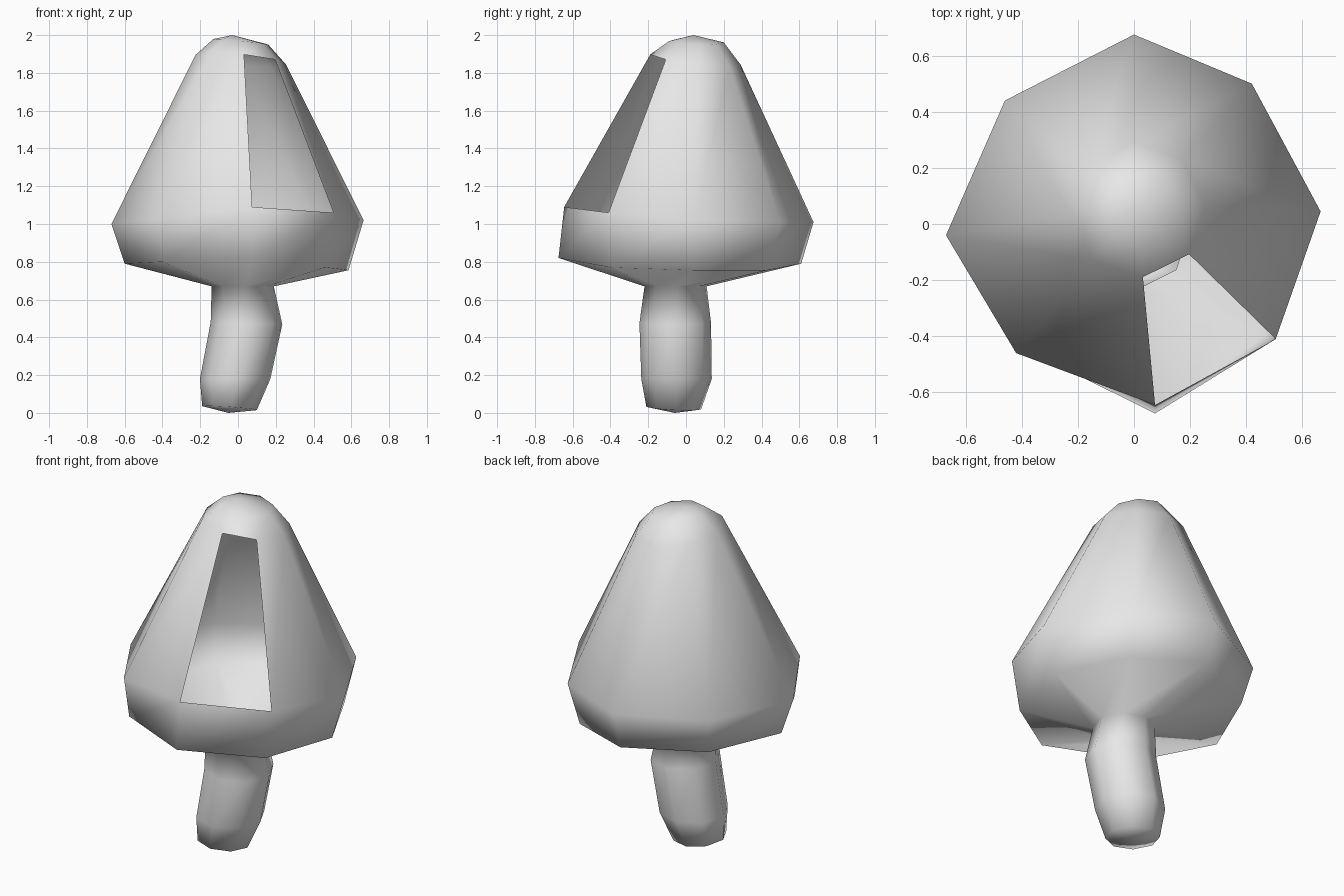
import bpy
import bmesh
import math
from mathutils import Vector

SIDES = 8
PHASE = math.radians(4)

default_cube = bpy.data.objects.get("Cube")
if default_cube:
    bpy.data.objects.remove(default_cube, do_unlink=True)


def make_material(name, colour):
    material = bpy.data.materials.new(name)
    material.use_nodes = True
    material.diffuse_color = colour
    material.node_tree.nodes["Principled BSDF"].inputs["Base Color"].default_value = colour
    return material


def ring(x, y, z, radius, tilt_x=0, tilt_y=0):
    """Points of one eight-sided loop, leaning by the given slopes."""
    points = []
    for i in range(SIDES):
        angle = PHASE + math.tau * i / SIDES
        dx, dy = radius * math.cos(angle), radius * math.sin(angle)
        points.append(Vector((x + dx, y + dy, z + tilt_x * dx + tilt_y * dy)))
    return points


# Stem loops, from the rounded foot up to the underside of the cap
stem_loops = [
    ring(-0.045, -0.065, 0.025, 0.145, -0.07, -0.05),
    ring(-0.015, -0.05, 0.18, 0.187),
    ring(0.045, -0.057, 0.475, 0.19, -0.03),
    ring(0.025, -0.055, 0.67, 0.165),
]

# Uneven hand-shaped rim of the cap: lower lip, then widest loop
lower_lip = [
    (0.585, 0.04, 0.755), (0.39, 0.43, 0.755), (0, 0.61, 0.79), (-0.42, 0.39, 0.79),
    (-0.6, -0.03, 0.79), (-0.4, -0.44, 0.8), (0.075, -0.675, 0.82), (0.46, -0.4, 0.77),
]
wide_rim = [
    (0.665, 0.045, 1.02), (0.42, 0.5, 1.01), (0, 0.675, 1.01), (-0.46, 0.44, 1),
    (-0.67, -0.04, 1), (-0.42, -0.46, 1.03), (0.075, -0.645, 1.09), (0.505, -0.41, 1.06),
]

# Loops of the rounded crown
shoulder = ring(0.015, 0.05, 1.87, 0.24, -0.1, -0.12)
crown = ring(0.015, 0.055, 1.965, 0.145, -0.1, -0.03)

loops = stem_loops + [lower_lip, wide_rim, shoulder, crown]
OPEN_BAND = loops.index(wide_rim)   # the tall cap panels
OPEN_SIDE = 6                       # the missing front panel

# One continuous skin joins stem and cap
bm = bmesh.new()
rows = [[bm.verts.new(p) for p in loop] for loop in loops]
foot = bm.verts.new((-0.05, -0.06, 0))
tip = bm.verts.new((-0.03, 0.04, 2))
for i in range(SIDES):
    j = (i + 1) % SIDES
    bm.faces.new((foot, rows[0][j], rows[0][i]))
    bm.faces.new((rows[-1][i], rows[-1][j], tip))
    for band, (low, high) in enumerate(zip(rows, rows[1:])):
        if band == OPEN_BAND and i == OPEN_SIDE:
            continue
        bm.faces.new((low[i], low[j], high[j], high[i]))
for face in bm.faces:
    face.smooth = True

mesh = bpy.data.meshes.new("mushroom_cap_and_stem")
bm.to_mesh(mesh)
bm.free()
mesh.materials.append(make_material("plain grey", (0.8, 0.8, 0.8, 1)))
mushroom = bpy.data.objects.new("mushroom_cap_and_stem", mesh)
bpy.context.collection.objects.link(mushroom)
